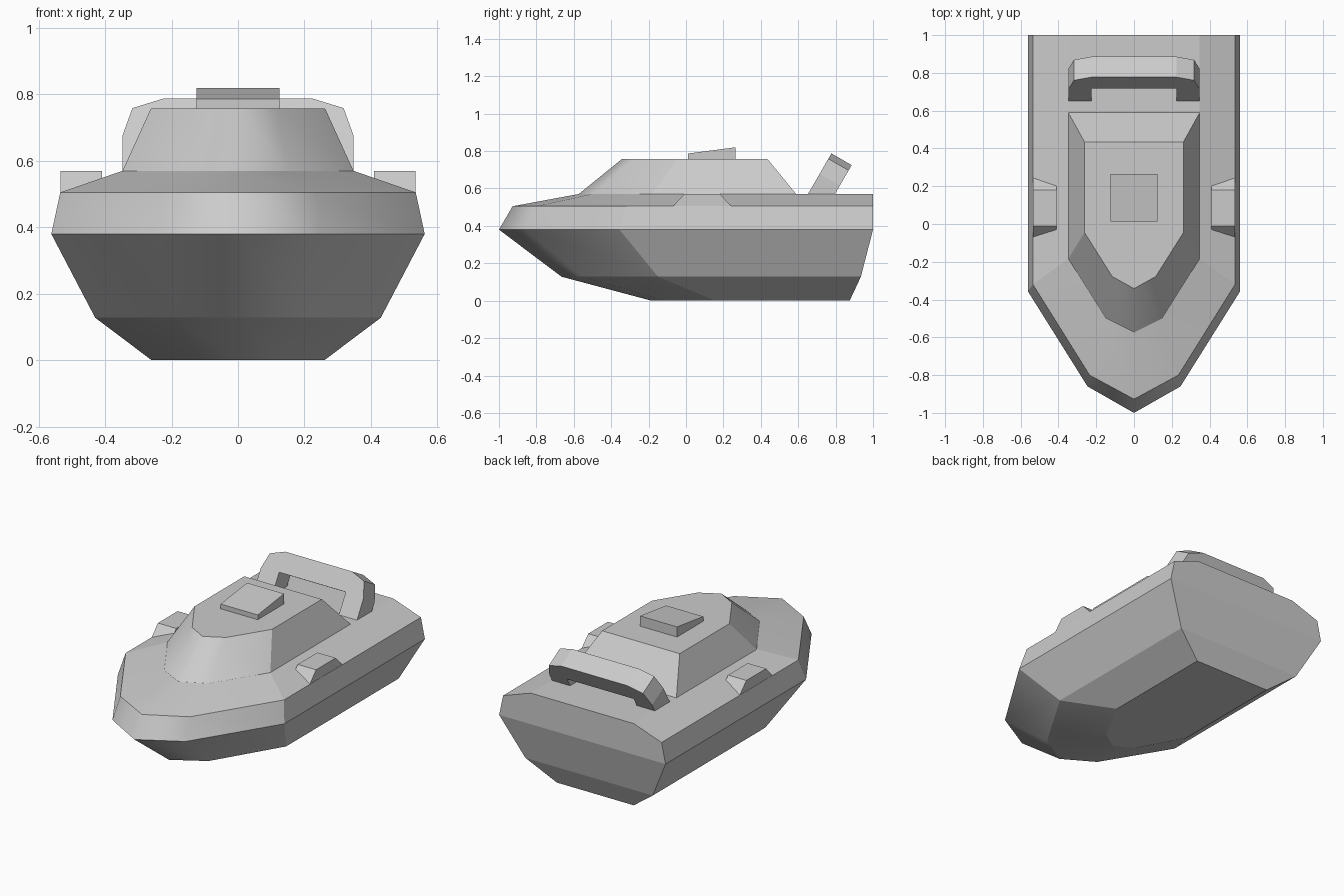
import bpy, bmesh
from math import cos, sin, radians

if "Cube" in bpy.data.objects:
    bpy.data.objects.remove(bpy.data.objects["Cube"])


def finish(bm, name):
    bmesh.ops.recalc_face_normals(bm, faces=bm.faces[:])
    me = bpy.data.meshes.new(name)
    bm.to_mesh(me)
    bm.free()
    ob = bpy.data.objects.new(name, me)
    bpy.context.collection.objects.link(ob)
    return ob


def loft(name, rings, soft=()):
    """Stack of symmetric boat outlines; each is (z, half outline from stern to bow tip)."""
    bm = bmesh.new()
    loops = []
    for z, half in rings:
        pts = half + [(-x, y) for x, y in half[-2::-1]]
        loops.append([bm.verts.new((x, y, z)) for x, y in pts])
    n = len(loops[0])
    bm.faces.new(loops[0])
    bm.faces.new(loops[-1])
    for a, b in zip(loops, loops[1:]):
        for i in range(n):
            j = (i + 1) % n
            f = bm.faces.new((a[i], a[j], b[j], b[i]))
            f.smooth = i != n - 1
        # stern and shoulder edges stay crisp, bow edges are smooth
        for i in (0, 1, n - 2, n - 1):
            bm.edges.get((a[i], b[i])).smooth = False
    for k, loop in enumerate(loops):
        if k not in soft:
            for i in range(n):
                bm.edges.get((loop[i], loop[(i + 1) % n])).smooth = False
    return finish(bm, name)


def prism(name, pts, offset):
    """Extrude a flat 3D outline along an offset vector."""
    bm = bmesh.new()
    f = bm.faces.new([bm.verts.new(p) for p in pts])
    ext = bmesh.ops.extrude_face_region(bm, geom=[f])
    bmesh.ops.translate(bm, vec=offset, verts=[v for v in ext['geom'] if isinstance(v, bmesh.types.BMVert)])
    return finish(bm, name)


def outline(w, stern, bow):
    """Boat outline: straight sides, shoulder, pointed bow."""
    l = stern - bow
    return [(w, stern), (w, stern - 0.678 * l), (w * 0.4375, stern - 0.93 * l), (0, bow)]


# Hull with sloped deck
cabin_base = [(0.348, 0.59), (0.348, -0.185), (0.15, -0.5), (0, -0.575)]
loft("hull", [
    (0, outline(0.26, 0.875, -0.185)),
    (0.128, outline(0.43, 0.935, -0.665)),
    (0.38, outline(0.562, 1, -1)),
    (0.505, [(0.535, 1), (0.535, -0.32), (0.235, -0.8), (0, -0.927)]),
    (0.57, [(0.348, 1)] + cabin_base[1:]),
], soft=(4,))

# Cabin
loft("cabin", [
    (0.569, cabin_base),
    (0.758, [(0.262, 0.435), (0.262, -0.045), (0.115, -0.278), (0, -0.342)]),
])

# Wedge hatch on the cabin roof
prism("roof_hatch", [(-0.125, 0.012, 0.755), (-0.125, 0.265, 0.755),
                     (-0.125, 0.265, 0.82), (-0.125, 0.012, 0.787)], (0.25, 0, 0))

# Raked arch at the stern: profile in (x, height along the rake)
t = radians(30)
half = [(0.225, -0.01), (0.347, -0.01), (0.347, 0.125), (0.318, 0.218), (0.225, 0.251)]
inner = (0.225, 0.132)
prof = [inner] + half + [(-x, h) for x, h in half[::-1]] + [(-inner[0], inner[1])]
prism("stern_arch", [(x, 0.652 + h * sin(t), 0.57 + h * cos(t)) for x, h in prof],
      (0, 0.125 * cos(t), -0.125 * sin(t)))

# Trapezoid side steps on the deck edges
for s, side in ((1, "right"), (-1, "left")):
    prism(side + "_deck_step", [(s * 0.41, y, z) for y, z in
          ((-0.07, 0.504), (-0.01, 0.57), (0.18, 0.57), (0.245, 0.504))], (s * 0.124, 0, 0))
